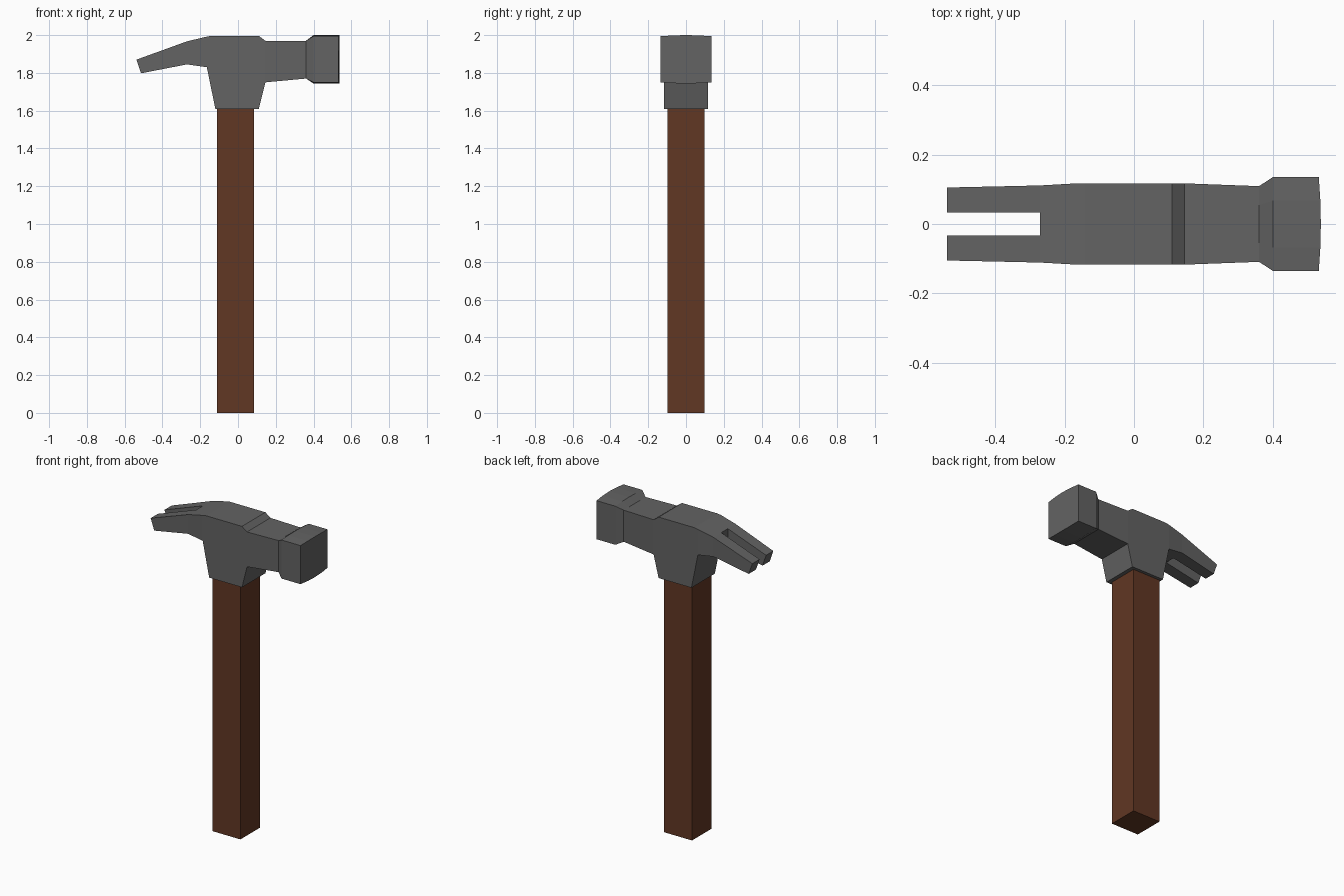
import bpy
import bmesh

if "Cube" in bpy.data.objects:
    bpy.data.objects.remove(bpy.data.objects["Cube"], do_unlink=True)


def make_material(name, colour):
    mat = bpy.data.materials.new(name)
    mat.use_nodes = True
    mat.diffuse_color = colour
    mat.node_tree.nodes["Principled BSDF"].inputs["Base Color"].default_value = colour
    return mat


steel = make_material("dark_steel", (0.125, 0.125, 0.125, 1))
wood = make_material("brown_wood", (0.12, 0.038, 0.017, 1))


def loft(name, rings, mat):
    """Join matching rings of points into one closed solid."""
    bm = bmesh.new()
    loops = [[bm.verts.new(p) for p in ring] for ring in rings]
    count = len(loops[0])
    for a, b in zip(loops, loops[1:]):
        for i in range(count):
            j = (i + 1) % count
            bm.faces.new((a[i], a[j], b[j], b[i]))
    bm.faces.new(loops[0])
    bm.faces.new(loops[-1])
    bmesh.ops.recalc_face_normals(bm, faces=bm.faces)
    mesh = bpy.data.meshes.new(name)
    bm.to_mesh(mesh)
    bm.free()
    mesh.materials.append(mat)
    obj = bpy.data.objects.new(name, mesh)
    bpy.context.collection.objects.link(obj)
    return obj


def upright(x, half, low, high):
    """Rectangle across the head at a given x."""
    return [(x, -half, low), (x, half, low), (x, half, high), (x, -half, high)]


def crowned(x, half, low, high, arch, bulge=0):
    """Cross-section with slightly arched top and bottom edges."""
    steps = [-1, -0.5, 0, 0.5, 1]
    under = [(x - bulge * f * f, half * f, low + arch * f * f) for f in steps]
    over = [(x - bulge * f * f, half * f, high - arch * f * f) for f in reversed(steps)]
    return under + over


def level(left, right, half, z_left, z_right):
    """Rectangle seen from above, optionally tilted along x."""
    return [(left, -half, z_left), (right, -half, z_right),
            (right, half, z_right), (left, half, z_left)]


# Square wooden handle
loft("handle", [level(-0.11, 0.085, 0.097, z, z) for z in (0, 1.7)], wood)

# Tapered socket that grips the handle
loft("handle_socket", [level(-0.12, 0.11, 0.117, 1.61, 1.61),
                       level(-0.165, 0.145, 0.117, 1.83, 1.75)], steel)

# Central body and neck
loft("head_body", [
    upright(-0.27, 0.111, 1.845, 1.967),
    upright(-0.165, 0.117, 1.83, 1.992),
    upright(-0.14, 0.117, 1.823, 1.996),
    upright(0.11, 0.117, 1.759, 1.996),
    upright(0.145, 0.117, 1.75, 1.97),
    upright(0.36, 0.109, 1.77, 1.97)], steel)

# Flared striking head with a gently domed face
loft("striking_head", [
    crowned(0.36, 0.109, 1.77, 1.97, 0),
    crowned(0.40, 0.135, 1.744, 2.0, 0.006),
    crowned(0.538, 0.135, 1.744, 2.0, 0.006, 0.006)], steel)

# Two claw prongs either side of the nail slot
for side, name in ((-1, "right_claw"), (1, "left_claw")):
    inner = 0.033 * side
    root, tip = 0.111 * side, 0.105 * side
    loft(name, [
        [(-0.27, inner, 1.845), (-0.27, root, 1.845),
         (-0.27, root, 1.967), (-0.27, inner, 1.967)],
        [(-0.513, inner, 1.798), (-0.513, tip, 1.798),
         (-0.538, tip, 1.87), (-0.538, inner, 1.87)]], steel)
